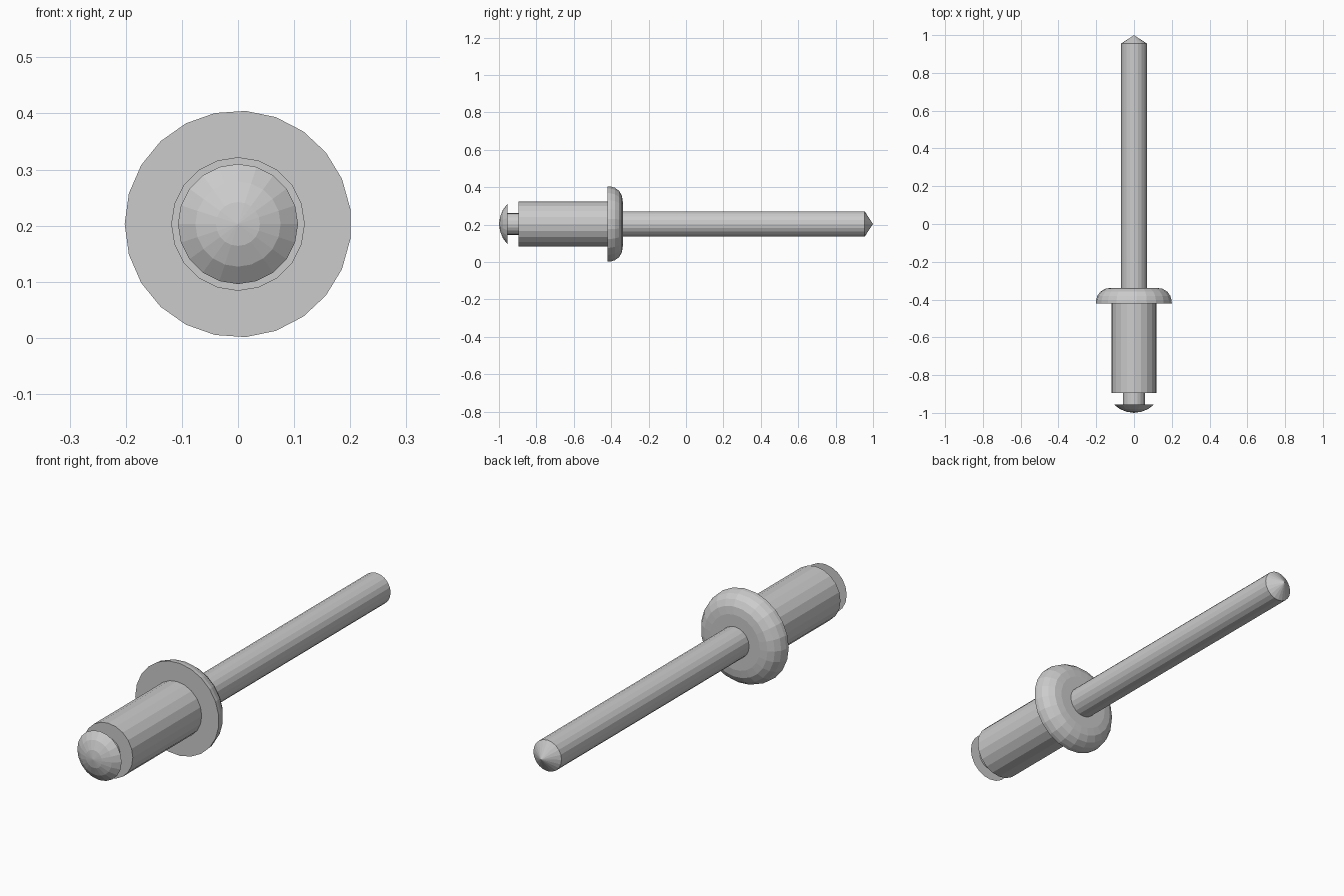
import bpy, bmesh
from math import cos, sin, pi

if "Cube" in bpy.data.objects:
    bpy.data.objects.remove(bpy.data.objects["Cube"])

AXIS_Z = 0.203


def lathe(name, profile, sides, start):
    """Revolve (radius, y) points around the long y axis; radius 0 makes a pole."""
    bm = bmesh.new()
    rings = []
    for r, y in profile:
        n = 1 if r == 0 else sides
        rings.append([bm.verts.new((r * cos(start + 2 * pi * i / sides), y,
                                    AXIS_Z + r * sin(start + 2 * pi * i / sides)))
                      for i in range(n)])
    for a, b in zip(rings, rings[1:]):
        for i in range(sides):
            j = (i + 1) % sides
            quad = [a[i % len(a)], a[j % len(a)], b[j % len(b)], b[i % len(b)]]
            bm.faces.new(list(dict.fromkeys(quad)))
    # Close flat ends
    for ring in (rings[0], rings[-1]):
        if len(ring) > 1:
            bm.faces.new(ring)
    bmesh.ops.recalc_face_normals(bm, faces=bm.faces)
    mesh = bpy.data.meshes.new(name)
    bm.to_mesh(mesh)
    bm.free()
    obj = bpy.data.objects.new(name, mesh)
    bpy.context.collection.objects.link(obj)
    return obj


# Pin: domed head, neck, long shaft and conical tip
lathe("pin", [(0, -1.0), (0.039, -0.994), (0.076, -0.979), (0.107, -0.955),
              (0.058, -0.955), (0.058, -0.88), (0.068, -0.88),
              (0.068, 0.955), (0, 1.0)], 20, pi / 2)

# Sleeve gripped by the pin
lathe("sleeve", [(0.119, -0.895), (0.119, -0.41)], 20, pi / 2)

# Flange: flat front face, rounded back
lathe("flange", [(0.202, -0.42), (0.201, -0.404), (0.194, -0.38),
                 (0.178, -0.358), (0.153, -0.343), (0.12, -0.338)], 23, pi)
